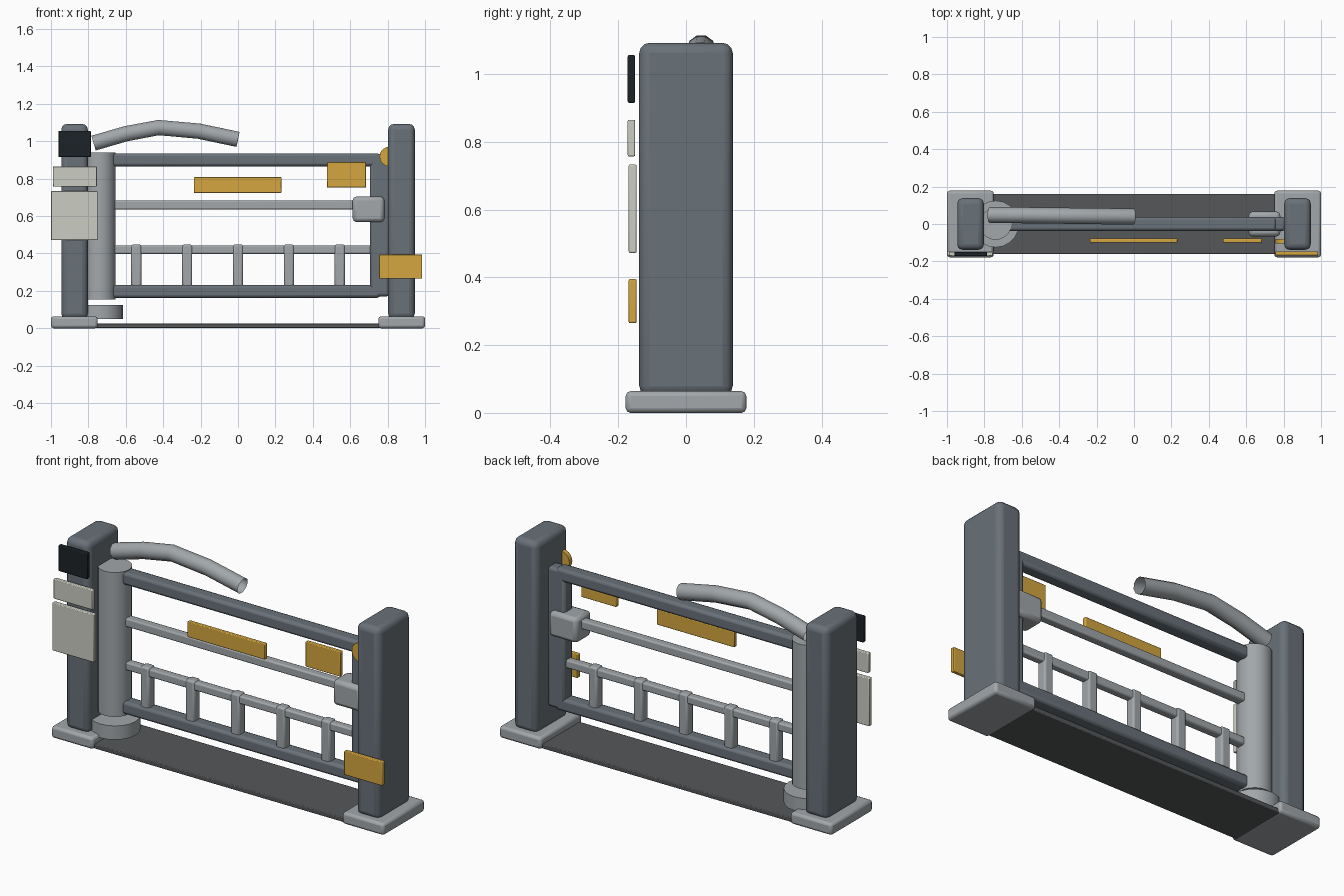
import bpy
import math

if "Cube" in bpy.data.objects:
    bpy.data.objects.remove(bpy.data.objects["Cube"])


def material(name, rgb):
    m = bpy.data.materials.new(name)
    m.diffuse_color = (*rgb, 1)
    m.use_nodes = True
    m.node_tree.nodes["Principled BSDF"].inputs["Base Color"].default_value = m.diffuse_color
    return m


STEEL = material("dark_steel", (0.14, 0.165, 0.19))
METAL = material("pale_metal", (0.36, 0.385, 0.40))
FLOOR = material("dark_floor", (0.09, 0.095, 0.10))
GOLD = material("amber", (0.66, 0.38, 0.05))
PAPER = material("off_white", (0.60, 0.61, 0.54))
BLACK = material("black", (0.012, 0.016, 0.02))


def finish(ob, name, mat, bevel=0.0, segments=2):
    ob.name = name
    ob.data.materials.append(mat)
    if bevel:
        mod = ob.modifiers.new("bevel", "BEVEL")
        mod.width = bevel
        mod.segments = segments
    bpy.ops.object.shade_smooth_by_angle(angle=math.radians(35))
    return ob


def box(name, x, y, z, mat, bevel=0.0, segments=2):
    """Box from (min, max) pairs on each axis."""
    bpy.ops.mesh.primitive_cube_add(size=1, location=[sum(r) / 2 for r in (x, y, z)])
    ob = bpy.context.object
    ob.scale = [r[1] - r[0] for r in (x, y, z)]
    bpy.ops.object.transform_apply(location=False, rotation=False, scale=True)
    return finish(ob, name, mat, bevel, segments)


def cylinder(name, radius, depth, loc, mat, rot=(0, 0, 0), bevel=0.0):
    bpy.ops.mesh.primitive_cylinder_add(vertices=20, radius=radius, depth=depth,
                                        location=loc, rotation=rot)
    return finish(bpy.context.object, name, mat, bevel)


# Floor strip, feet and posts
box("floor_strip", (-0.92, 0.92), (-0.16, 0.16), (0.001, 0.026), FLOOR, 0.004)
for side, s in (("left", -1), ("right", 1)):
    box(side + "_foot", sorted((s * 0.75, s)), (-0.178, 0.178), (0, 0.064), METAL, 0.014)
    box(side + "_post", sorted((s * 0.803, s * 0.945)), (-0.138, 0.138), (0.05, 1.092), STEEL, 0.03, 3)

# Hinge column and its bearing disc
cylinder("hinge_column", 0.085, 0.785, (-0.74, 0, 0.547), METAL)
cylinder("hinge_disc", 0.125, 0.075, (-0.74, 0, 0.087), METAL)

# Swinging gate frame
for name, z in (("top_rail", (0.866, 0.935)), ("bottom_rail", (0.163, 0.232))):
    box(name, (-0.70, 0.76), (-0.037, 0.037), z, STEEL, 0.015)
box("gate_stile", (0.705, 0.81), (-0.037, 0.037), (0.17, 0.93), STEEL, 0.015)
box("middle_rail", (-0.70, 0.66), (-0.024, 0.024), (0.635, 0.682), METAL, 0.008)
box("lower_rail", (-0.70, 0.72), (-0.022, 0.022), (0.398, 0.442), METAL, 0.008)
box("latch_box", (0.613, 0.782), (-0.066, 0.066), (0.568, 0.704), METAL, 0.02)
for i in range(5):
    x = -0.544 + 0.272 * i
    box(f"slat_{i + 1}", (x - 0.027, x + 0.027), (-0.027, 0.027), (0.2, 0.448), METAL, 0.01)

# Curved hollow lever above the hinge
curve = bpy.data.curves.new("lever", "CURVE")
curve.dimensions = "3D"
curve.bevel_depth = 0.043
curve.bevel_resolution = 3
path = [(-0.772, 0.048, 0.99), (-0.60, 0.047, 1.04), (-0.425, 0.045, 1.073),
        (-0.21, 0.042, 1.054), (0, 0.04, 1.01)]
spline = curve.splines.new("POLY")
spline.points.add(len(path) - 1)
for p, co in zip(spline.points, path):
    p.co = (*co, 1)
lever = bpy.data.objects.new("lever", curve)
bpy.context.collection.objects.link(lever)
curve.materials.append(METAL)

# Signs and reader plates in front of the posts and gate
plates = [
    ("reader_screen", (-0.96, -0.787), (-0.172, -0.15), (0.915, 1.056), BLACK),
    ("small_notice", (-0.99, -0.755), (-0.172, -0.15), (0.757, 0.865), PAPER),
    ("large_notice", (-1.0, -0.75), (-0.169, -0.146), (0.472, 0.733), PAPER),
    ("post_sign", (0.755, 0.985), (-0.169, -0.146), (0.265, 0.395), GOLD),
    ("gate_sign", (-0.235, 0.232), (-0.1, -0.078), (0.723, 0.808), GOLD),
    ("latch_sign", (0.475, 0.685), (-0.1, -0.078), (0.752, 0.888), GOLD),
]
for name, x, y, z, mat in plates:
    box(name, x, y, z, mat, 0.004)

# Round indicator half sunk in the right post
cylinder("indicator_disc", 0.053, 0.025, (0.81, -0.092, 0.918), GOLD, (math.pi / 2, 0, 0))
